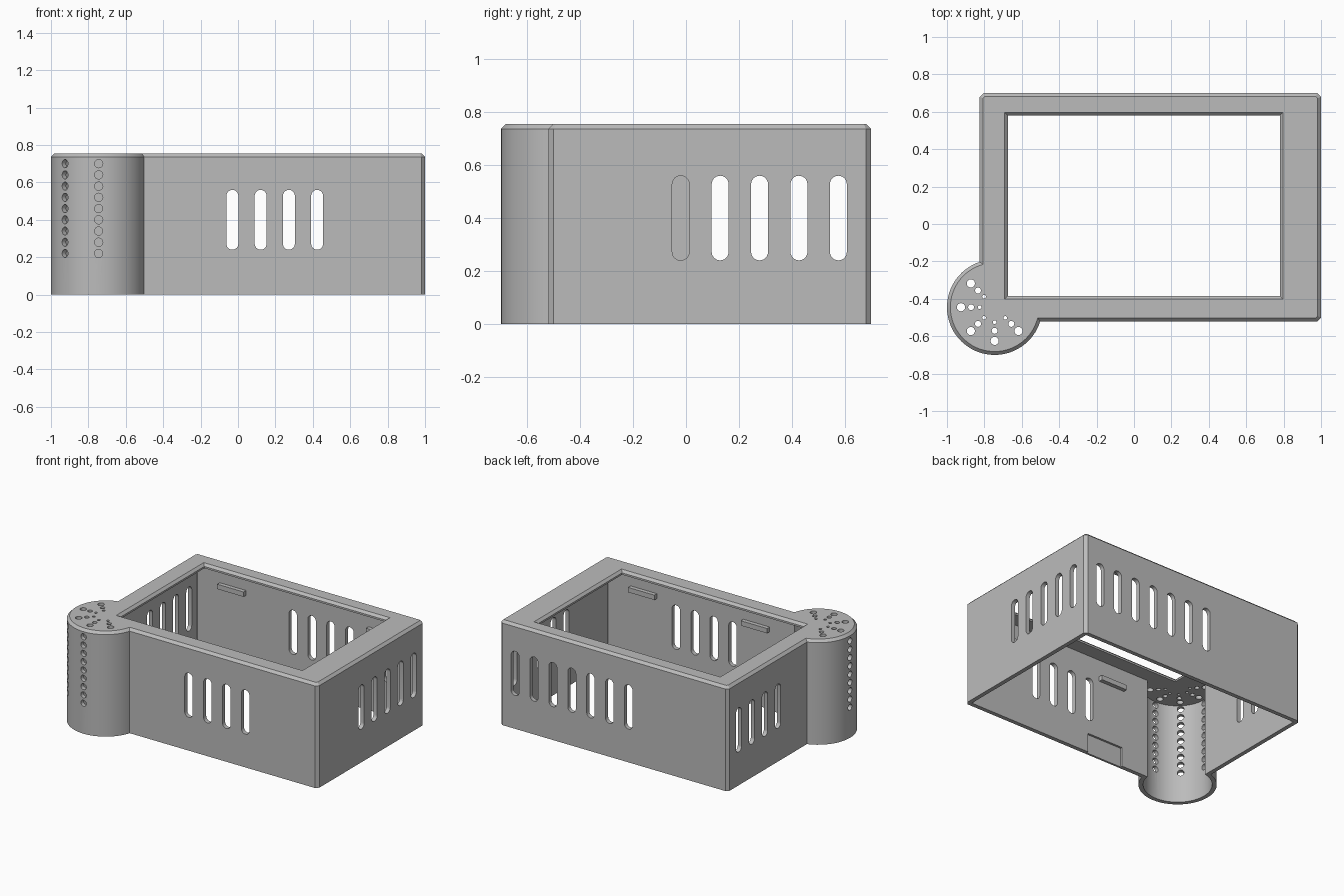
import bpy, bmesh
from math import acos, asin, cos, sin, pi, radians
from mathutils import Matrix, Vector

if "Cube" in bpy.data.objects:
    bpy.data.objects.remove(bpy.data.objects["Cube"])

X0, X1, Y0, Y1, H = -0.825, 1.0, -0.52, 0.70, 0.755   # box extents
CX, CY, R = -0.745, -0.445, 0.255                     # corner lobe
WALL, CHAMFER = 0.03, 0.018

grey = bpy.data.materials.new("plain grey")
grey.use_nodes = True
grey.diffuse_color = (0.5, 0.5, 0.5, 1)
grey.node_tree.nodes["Principled BSDF"].inputs["Base Color"].default_value = (0.5, 0.5, 0.5, 1)


def make_object(name, bm):
    bmesh.ops.recalc_face_normals(bm, faces=bm.faces)
    mesh = bpy.data.meshes.new(name)
    bm.to_mesh(mesh)
    bm.free()
    mesh.materials.append(grey)
    obj = bpy.data.objects.new(name, mesh)
    bpy.context.collection.objects.link(obj)
    return obj


def loft(bm, rings):
    """Closed solid through rings of equal point count."""
    loops = [[bm.verts.new(p) for p in ring] for ring in rings]
    n = len(loops[0])
    for a, b in zip(loops, loops[1:]):
        for i in range(n):
            j = (i + 1) % n
            bm.faces.new((a[i], a[j], b[j], b[i]))
    bm.faces.new(loops[0][::-1])
    bm.faces.new(loops[-1])


def at_height(points, z):
    return [Vector((x, y, z)) for x, y in points]


def outline(d):
    """Box plan with a round corner lobe, moved inward by d."""
    x0, x1, y0, y1, r = X0 + d, X1 - d, Y0 + d, Y1 - d, R - d
    c = max(0.02 - 0.586 * d, 0.003)
    start = acos((x0 - CX) / r)
    end = 2 * pi + asin((y0 - CY) / r)
    n = 48
    arc = [start + (end - start) * i / n for i in range(n + 1)]
    pts = [(CX + r * cos(a), CY + r * sin(a)) for a in arc]
    return pts + [(x1 - c, y0), (x1, y0 + c), (x1, y1 - c),
                  (x1 - c, y1), (x0 + c, y1), (x0, y1 - c)]


def rectangle(x0, x1, y0, y1):
    return [(x0, y0), (x1, y0), (x1, y1), (x0, y1)]


def stadium(radius, half, n=12):
    """Circle, or upright slot if half is above zero (local v axis is up)."""
    top = [(radius * cos(pi * i / n), half + radius * sin(pi * i / n)) for i in range(n + 1)]
    pts = top + [(-u, -v) for u, v in top]
    return pts if half else top[:-1] + [(-u, -v) for u, v in top[:-1]]


def punch(bm, points, centre, direction, depth):
    """Prism cutter through a surface at centre, along direction."""
    w = Vector(direction).normalized()
    up = Vector((0, 1, 0)) if abs(w.z) > 0.9 else Vector((0, 0, 1))
    u = up.cross(w)
    rings = [[Vector(centre) + u * p + up * q + w * s for p, q in points]
             for s in (-depth / 2, depth / 2)]
    loft(bm, rings)


def cut(obj, name, bm):
    cutter = make_object(name, bm)
    cutter.hide_render = True
    mod = obj.modifiers.new(name, "BOOLEAN")
    mod.operation, mod.solver, mod.object = "DIFFERENCE", "EXACT", cutter
    bpy.context.view_layer.objects.active = obj
    bpy.ops.object.modifier_apply(modifier=mod.name)
    bpy.data.objects.remove(cutter)


# Outer shell with chamfered top edge
bm = bmesh.new()
loft(bm, [at_height(outline(0), 0), at_height(outline(0), H - CHAMFER),
          at_height(outline(CHAMFER), H)])
body = make_object("enclosure_shell", bm)

# Hollow interior, open below
bm = bmesh.new()
inner = outline(WALL)
loft(bm, [at_height(inner, -0.1), at_height(inner, H - WALL)])
cut(body, "cavity_cutter", bm)

# Screen opening with sloped rim
bm = bmesh.new()
small = rectangle(-0.675, 0.78, -0.385, 0.58)
large = rectangle(-0.692, 0.797, -0.402, 0.597)
higher = rectangle(-0.712, 0.817, -0.422, 0.617)
loft(bm, [at_height(small, H - 0.1), at_height(small, H - 0.017),
          at_height(large, H), at_height(higher, H + 0.02)])
cut(body, "opening_cutter", bm)

# Vent slots in the four walls
bm = bmesh.new()
slot = stadium(0.032, 0.128)
for i in range(7):
    x = -0.03 + 0.151 * i
    punch(bm, slot, (x, Y1 - WALL / 2, 0.4), (0, 1, 0), 0.08)
    if i < 4:
        punch(bm, slot, (x, Y0 + WALL / 2, 0.4), (0, 1, 0), 0.08)
for i in range(5):
    y = -0.02 + 0.149 * i
    punch(bm, slot, (X1 - WALL / 2, y, 0.4), (1, 0, 0), 0.08)
    if i > 0:
        punch(bm, slot, (X0 + WALL / 2, y, 0.4), (1, 0, 0), 0.08)

# Round holes down the lobe side
for angle in (180, 225, 270):
    d = Vector((cos(radians(angle)), sin(radians(angle)), 0))
    for i in range(9):
        centre = Vector((CX, CY, 0.22 + 0.06 * i)) + d * 0.24
        punch(bm, stadium(0.022, 0), centre, d, 0.06)

# Radiating holes in the lobe top
for angle in (135, 180, 225, 270, 315):
    a = radians(angle)
    for dist, radius in ((0.18, 0.022), (0.126, 0.016), (0.08, 0.01)):
        centre = (CX + dist * cos(a), CY + dist * sin(a), H - WALL / 2)
        punch(bm, stadium(radius, 0, 8), centre, (0, 0, 1), 0.06)

# Shallow recess inside the front wall at the bottom
recess = rectangle(-0.31, -0.02, Y0 + 0.015, Y0 + 0.06)
loft(bm, [at_height(recess, -0.05), at_height(recess, 0.14)])
cut(body, "vent_cutter", bm)

bpy.ops.object.select_all(action="DESELECT")
body.select_set(True)
bpy.context.view_layer.objects.active = body
bpy.ops.object.shade_smooth_by_angle(angle=radians(30))

# Small retaining ledges inside the front and back walls
for name, x, y, side in (("back_right_ledge", -0.51, Y1 - WALL, -1),
                         ("back_left_ledge", 0.68, Y1 - WALL, -1),
                         ("front_right_ledge", -0.22, Y0 + WALL, 1),
                         ("front_left_ledge", 0.68, Y0 + WALL, 1)):
    bm = bmesh.new()
    bmesh.ops.create_cube(bm, size=1, matrix=Matrix.Translation((x, y + side * 0.012, 0.585))
                          @ Matrix.Diagonal((0.21, 0.034, 0.035, 1)))
    make_object(name, bm)
